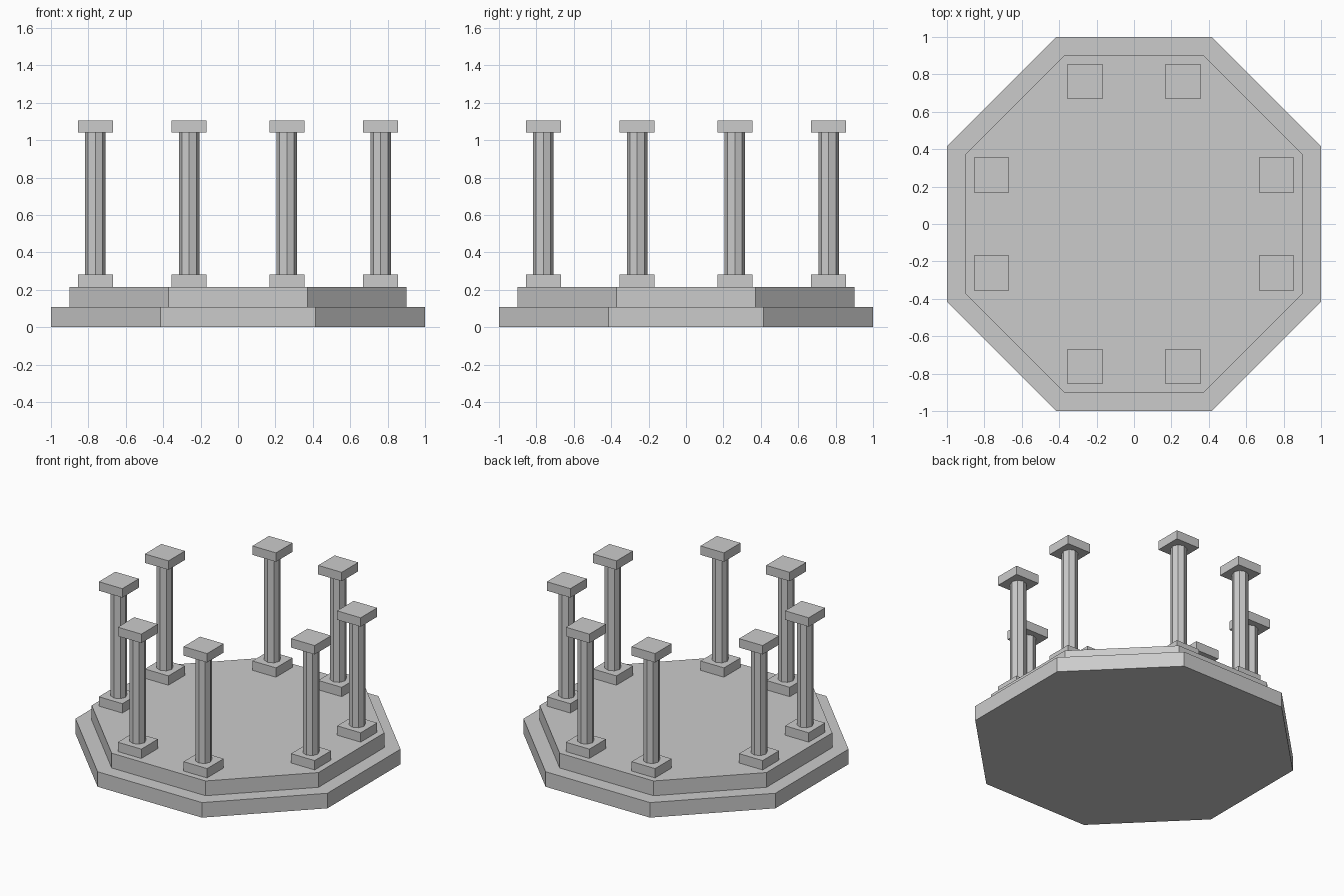
import bpy
from math import cos, pi

if "Cube" in bpy.data.objects:
    bpy.data.objects.remove(bpy.data.objects["Cube"])


def prism(name, sides, radius, x, y, z0, z1, turn=0.0):
    """Upright flat-sided prism between heights z0 and z1."""
    bpy.ops.mesh.primitive_cylinder_add(
        vertices=sides, radius=radius, depth=z1 - z0,
        location=(x, y, (z0 + z1) / 2), rotation=(0, 0, turn))
    bpy.context.object.name = name


def slab(name, size, x, y, z0, z1):
    """Square block between heights z0 and z1."""
    bpy.ops.mesh.primitive_cube_add(size=1, location=(x, y, (z0 + z1) / 2))
    ob = bpy.context.object
    ob.name = name
    ob.scale = (size, size, z1 - z0)


# Two stepped octagonal platforms
prism("lower_step", 8, 1.0 / cos(pi / 8), 0, 0, 0, 0.108, pi / 8)
prism("upper_step", 8, 0.9 / cos(pi / 8), 0, 0, 0.108, 0.214, pi / 8)

# Ring of eight columns, two along each straight side
spots = []
for sx in (-1, 1):
    for sy in (-1, 1):
        spots += [(sx * 0.763, sy * 0.261), (sx * 0.261, sy * 0.763)]

for i, (x, y) in enumerate(spots, 1):
    slab(f"column_base_{i}", 0.187, x, y, 0.214, 0.281)
    prism(f"column_shaft_{i}", 8, 0.054, x, y, 0.281, 1.042)
    slab(f"column_capital_{i}", 0.187, x, y, 1.042, 1.106)
